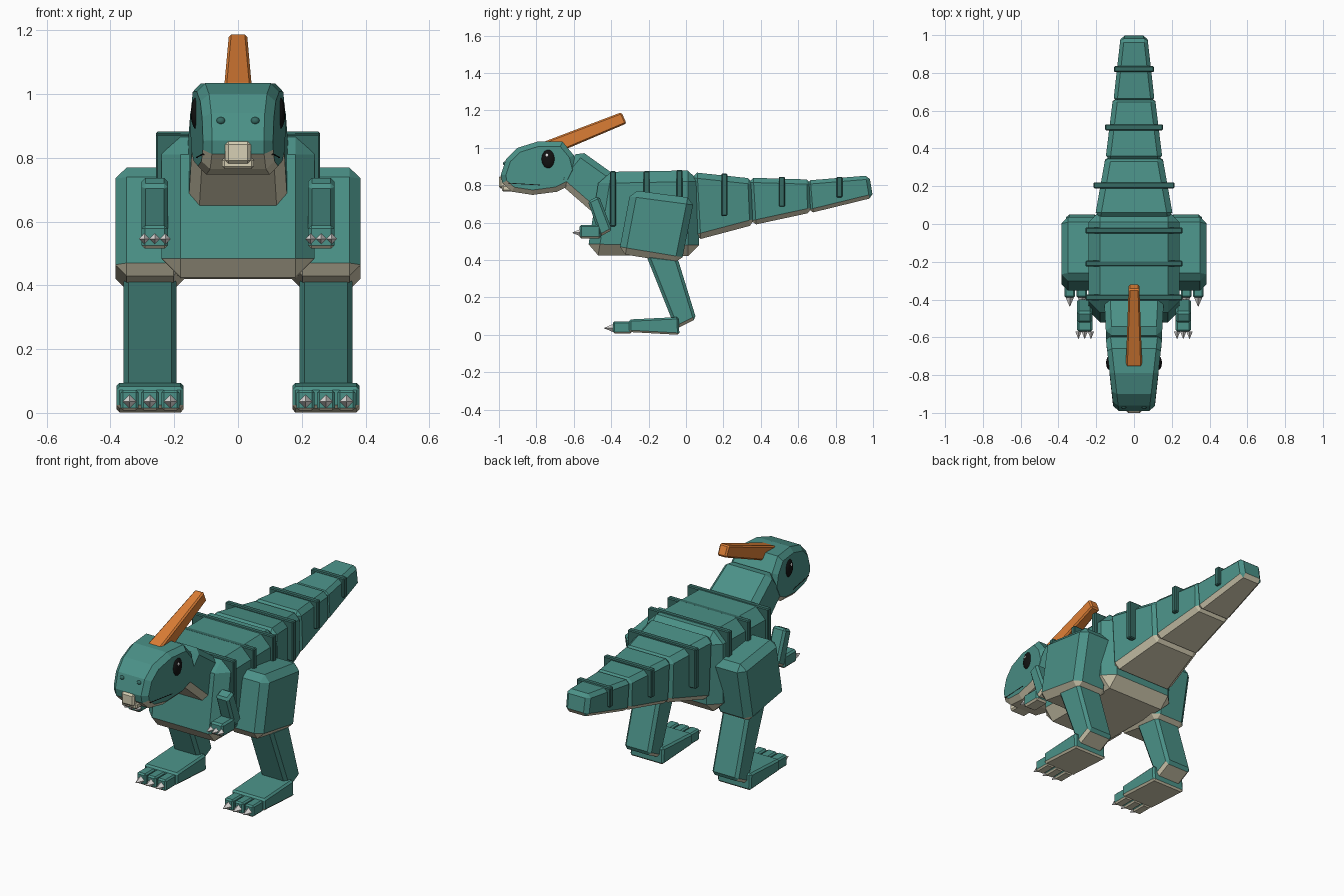
import bpy, bmesh, math
from mathutils import Matrix

if "Cube" in bpy.data.objects:
    bpy.data.objects.remove(bpy.data.objects["Cube"], do_unlink=True)


def material(name, rgb):
    m = bpy.data.materials.new(name)
    m.use_nodes = True
    m.diffuse_color = (*rgb, 1)
    m.node_tree.nodes["Principled BSDF"].inputs["Base Color"].default_value = (*rgb, 1)
    return m


SKIN = material("teal skin", (0.07, 0.285, 0.245))
BAND = material("dark teal", (0.037, 0.145, 0.125))
BELLY = material("cream underside", (0.68, 0.63, 0.46))
CREST = material("orange crest", (0.72, 0.21, 0.036))
CLAW = material("pale claw", (0.83, 0.81, 0.79))
BLACK = material("black", (0.006, 0.006, 0.006))
WHITE = material("white", (0.85, 0.85, 0.85))


def finish(name, bm, mats, smooth=False):
    """Write the mesh; with two materials, downward faces take the second."""
    bmesh.ops.recalc_face_normals(bm, faces=bm.faces)
    bm.normal_update()
    for f in bm.faces:
        f.smooth = smooth
        if len(mats) > 1 and f.normal.z < -0.45:
            f.material_index = 1
    me = bpy.data.meshes.new(name)
    bm.to_mesh(me)
    bm.free()
    for m in mats:
        me.materials.append(m)
    ob = bpy.data.objects.new(name, me)
    bpy.context.collection.objects.link(ob)
    return ob


def block(name, profile, half, bevel=0.01, xc=0, mats=(SKIN, BELLY), rim=False):
    """Side profile of (y, z) points spread to +-half(y) about xc, chamfered."""
    width = half if callable(half) else (lambda y: half)
    bm = bmesh.new()
    sides = [[bm.verts.new((xc + s * width(y), y, z)) for y, z in profile] for s in (-1, 1)]
    bm.faces.new(sides[0])
    bm.faces.new(sides[1][::-1])
    n = len(profile)
    for i in range(n):
        j = (i + 1) % n
        bm.faces.new((sides[0][i], sides[0][j], sides[1][j], sides[1][i]))
    bmesh.ops.recalc_face_normals(bm, faces=bm.faces)
    if bevel:
        edges = [e for e in bm.edges
                 if not rim or (e.verts[0].co.x - xc) * (e.verts[1].co.x - xc) > 0]
        bmesh.ops.bevel(bm, geom=edges, offset=bevel, offset_type='OFFSET', segments=1,
                        profile=0.5, affect='EDGES', clamp_overlap=True)
    return finish(name, bm, mats)


def box(name, y0, y1, z0, z1, half, bevel=0.005, xc=0, mats=(SKIN, BELLY)):
    return block(name, [(y0, z1), (y1, z1), (y1, z0), (y0, z0)], half, bevel, xc, mats)


def ball(name, centre, radii, mat):
    bm = bmesh.new()
    bmesh.ops.create_uvsphere(bm, u_segments=16, v_segments=10, radius=1)
    bm.transform(Matrix.Translation(centre) @ Matrix.Diagonal((*radii, 1)))
    return finish(name, bm, [mat], smooth=True)


def claw(name, x, y, z, radius, length):
    """Four-sided spike whose base sits at y and points forward."""
    bm = bmesh.new()
    bmesh.ops.create_cone(bm, cap_ends=True, segments=4, radius1=radius, radius2=0.001, depth=length)
    bm.transform(Matrix.Translation((x, y - length / 2, z)) @ Matrix.Rotation(math.pi / 2, 4, 'X'))
    return finish(name, bm, [CLAW])


def taper(y0, w0, y1, w1):
    return lambda y: w0 + (w1 - w0) * (y - y0) / (y1 - y0)


# Torso and neck
block("body", [(-0.46, 0.87), (0.07, 0.88), (0.07, 0.42), (-0.53, 0.425)], 0.24, 0.06)
block("neck", [(-0.70, 0.83), (-0.57, 0.99), (-0.36, 0.84), (-0.47, 0.63)],
      taper(-0.7, 0.142, -0.42, 0.157), 0.032)

# Tail in three tapering segments
block("tail_base", [(0.03, 0.87), (0.36, 0.835), (0.37, 0.59), (0.05, 0.505)],
      taper(0.05, 0.205, 0.36, 0.15), 0.03)
block("tail_middle", [(0.335, 0.84), (0.67, 0.83), (0.675, 0.655), (0.35, 0.585)],
      taper(0.35, 0.15, 0.66, 0.112), 0.025)
block("tail_tip", [(0.645, 0.825), (0.98, 0.852), (1.0, 0.733), (0.66, 0.65)],
      taper(0.66, 0.108, 1.0, 0.07), 0.02)

# Raised bands across back and tail: y, bottom, top, half width
bands = [(-0.39, 0.58, 0.875, 0.257), (-0.21, 0.58, 0.875, 0.257), (-0.035, 0.58, 0.882, 0.257),
         (0.205, 0.635, 0.862, 0.215), (0.512, 0.685, 0.845, 0.153), (0.82, 0.735, 0.845, 0.106)]
for i, (y, low, high, half) in enumerate(bands):
    box(f"back_band_{i + 1}", y - 0.016, y + 0.016, low, high, half, 0.005, mats=[BAND])

# Head
head_width = taper(-0.98, 0.108, -0.6, 0.15)
block("head", [(-0.99, 0.855), (-0.962, 0.94), (-0.90, 1.0), (-0.79, 1.034), (-0.66, 1.033),
               (-0.60, 0.96), (-0.58, 0.88), (-0.62, 0.80), (-0.69, 0.765),
               (-0.82, 0.748), (-0.93, 0.765), (-0.982, 0.812)],
      head_width, 0.026, rim=True)
block("mouth_line", [(-0.95, 0.813), (-0.78, 0.803), (-0.78, 0.799), (-0.95, 0.809)],
      lambda y: head_width(y) + 0.001, 0, mats=[BLACK])
box("upper_beak", -1.0, -0.95, 0.782, 0.852, 0.04, 0.01, mats=[BELLY])
box("lower_beak", -0.985, -0.92, 0.765, 0.80, 0.05, 0.008, mats=[BELLY])
block("crest", [(-0.785, 1.0), (-0.755, 1.034), (-0.345, 1.19), (-0.318, 1.13), (-0.66, 0.985)],
      taper(-0.75, 0.043, -0.32, 0.028), 0.008, mats=[CREST])

# Paired parts
for s, side in ((1, "left"), (-1, "right")):
    ball(f"{side}_eye", (s * 0.129, -0.735, 0.94), (0.019, 0.038, 0.052), BLACK)
    ball(f"{side}_eye_glint", (s * 0.144, -0.743, 0.96), (0.004, 0.008, 0.009), WHITE)
    ball(f"{side}_nostril", (s * 0.054, -0.966, 0.916), (0.014, 0.012, 0.012), BAND)

    # Leg
    leg = s * 0.276
    block(f"{side}_thigh", [(-0.295, 0.775), (0.045, 0.73), (-0.025, 0.38), (-0.36, 0.435)],
          0.109, 0.036, leg)
    block(f"{side}_shin", [(-0.215, 0.43), (-0.045, 0.41), (0.055, 0.085), (-0.055, 0.03)],
          0.083, 0.016, leg)
    block(f"{side}_foot", [(-0.305, 0.082), (-0.04, 0.095), (-0.035, 0.0), (-0.305, 0.015)],
          0.105, 0.01, leg)

    # Arm
    arm = s * 0.261
    block(f"{side}_upper_arm", [(-0.525, 0.715), (-0.465, 0.742), (-0.395, 0.56), (-0.46, 0.525)],
          0.041, 0.012, arm)
    box(f"{side}_forearm", -0.57, -0.455, 0.515, 0.588, 0.041, 0.01, arm)

    for i in (-1, 0, 1):
        toe = leg + i * 0.064
        box(f"{side}_toe_{i + 2}", -0.39, -0.29, 0.008, 0.072, 0.028, 0.008, toe)
        claw(f"{side}_toe_claw_{i + 2}", toe, -0.388, 0.036, 0.022, 0.05)
        claw(f"{side}_finger_claw_{i + 2}", arm + i * 0.033, -0.568, 0.546, 0.017, 0.04)
